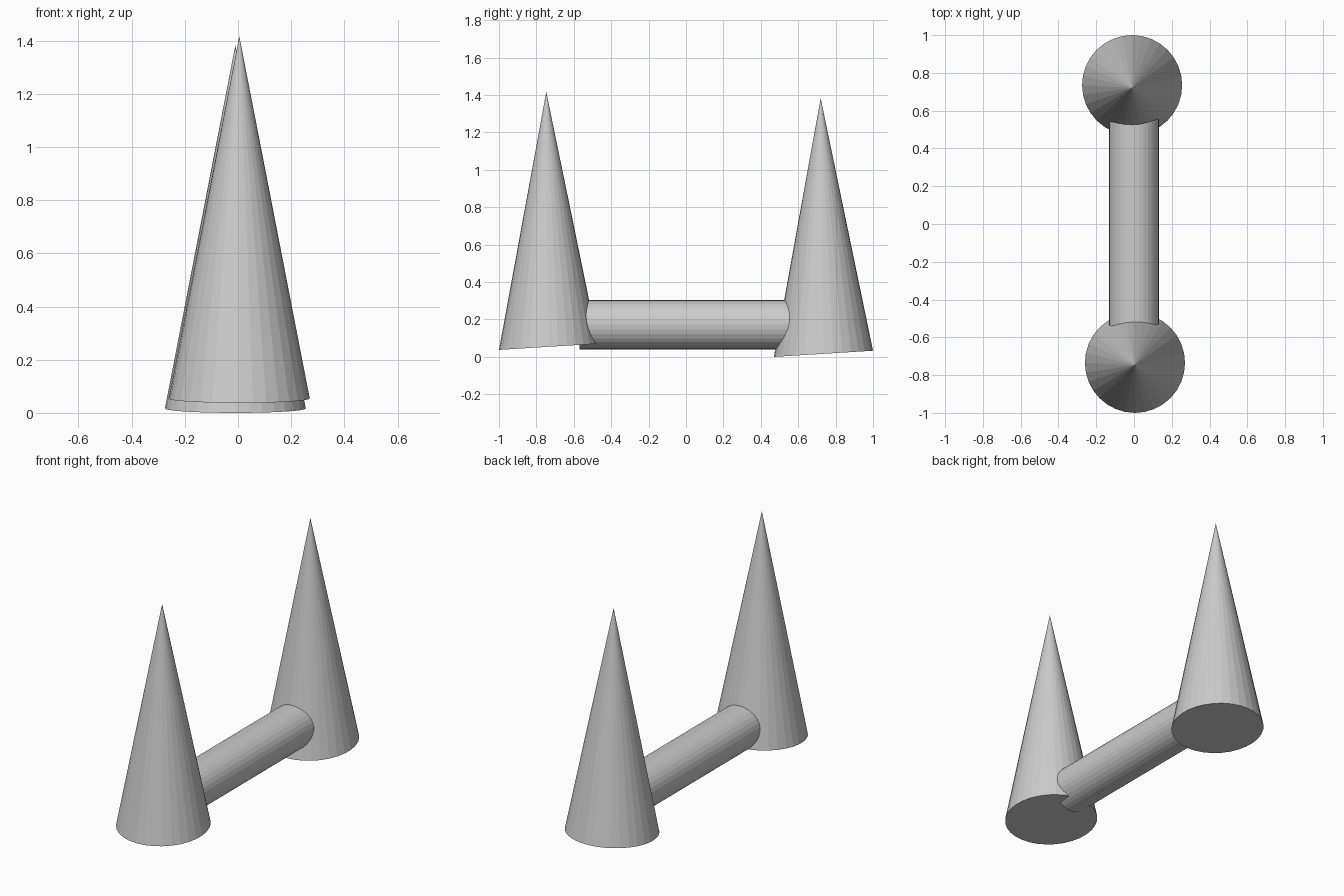
import bpy, bmesh
from math import pi
from mathutils import Matrix

if "Cube" in bpy.data.objects:
    bpy.data.objects.remove(bpy.data.objects["Cube"])

SIDES = 32


def make_object(name, bm):
    mesh = bpy.data.meshes.new(name)
    bm.to_mesh(mesh)
    bm.free()
    obj = bpy.data.objects.new(name, mesh)
    bpy.context.collection.objects.link(obj)


def spike(name, base, apex, radius=0.265, slope=0.062):
    """Cone with a slightly slanted base and a freely placed tip."""
    height = apex[2] - base[2]
    bm = bmesh.new()
    bmesh.ops.create_cone(bm, cap_ends=True, segments=SIDES,
                          radius1=radius, radius2=0, depth=height)
    bmesh.ops.remove_doubles(bm, verts=bm.verts, dist=1e-5)
    for v in bm.verts:
        if v.co.z > 0:
            v.co = apex
        else:
            v.co = (base[0] + v.co.x, base[1] + v.co.y,
                    base[2] + slope * v.co.y)
    make_object(name, bm)


# Two upright cones
spike("front_cone", (0.005, -0.735, 0.054), (0.005, -0.747, 1.417))
spike("back_cone", (-0.01, 0.735, 0.0165), (-0.01, 0.72, 1.383))

# Round bar joining the cones
bm = bmesh.new()
bmesh.ops.create_cone(bm, cap_ends=True, segments=SIDES,
                      radius1=0.132, radius2=0.132, depth=1.14,
                      matrix=Matrix.Translation((0, 0, 0.172)) @ Matrix.Rotation(pi / 2, 4, 'X'))
make_object("connecting_bar", bm)
